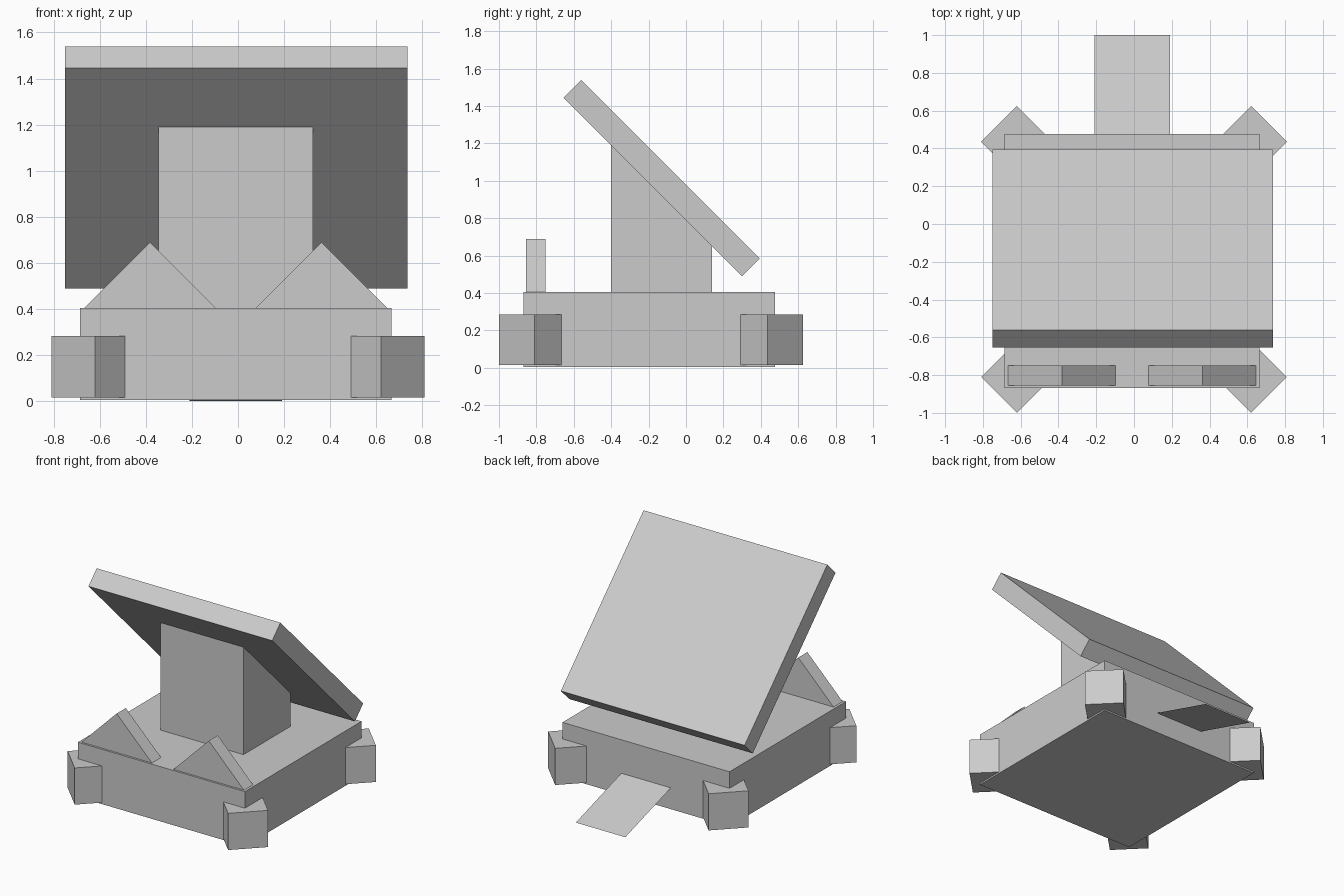
import bpy
import bmesh
from math import radians
from mathutils import Matrix, Vector

if "Cube" in bpy.data.objects:
    bpy.data.objects.remove(bpy.data.objects["Cube"])


def finish(name, bm):
    bmesh.ops.recalc_face_normals(bm, faces=bm.faces[:])
    mesh = bpy.data.meshes.new(name)
    bm.to_mesh(mesh)
    bm.free()
    obj = bpy.data.objects.new(name, mesh)
    bpy.context.collection.objects.link(obj)
    return obj


def box(name, centre, size, turn=0):
    bm = bmesh.new()
    bmesh.ops.create_cube(bm, size=1, matrix=Matrix.Diagonal((*size, 1)))
    obj = finish(name, bm)
    obj.location = centre
    obj.rotation_euler.z = radians(turn)
    return obj


def prism(name, points, offset):
    """Extrude a flat outline by an offset."""
    bm = bmesh.new()
    face = bm.faces.new([bm.verts.new(p) for p in points])
    ext = bmesh.ops.extrude_face_region(bm, geom=[face], use_keep_orig=True)
    verts = [g for g in ext["geom"] if isinstance(g, bmesh.types.BMVert)]
    bmesh.ops.translate(bm, verts=verts, vec=Vector(offset))
    return finish(name, bm)


# Body
box("base", (-0.01, -0.197, 0.205), (1.35, 1.345, 0.4))

# Corner feet, turned 45 degrees
for side, x in (("left", -0.62), ("right", 0.62)):
    for end, y in (("front", -0.81), ("back", 0.435)):
        box(f"{end}_{side}_foot", (x, y, 0.15), (0.268, 0.268, 0.268), 45)

# Pillar with slanted top
prism("pillar", [(-0.345, y, z) for y, z in
                 ((-0.4, 0.39), (0.14, 0.39), (0.14, 0.65), (-0.4, 1.19))],
      (0.67, 0, 0))

# Tilted panel
prism("tilted_panel", [(-0.75, y, z) for y, z in
                       ((-0.655, 1.445), (0.3, 0.49), (0.395, 0.585), (-0.56, 1.54))],
      (1.485, 0, 0))

# Triangular front fins
for side, x in (("left", -0.382), ("right", 0.362)):
    prism(f"{side}_fin", [(x - 0.295, -0.855, 0.395), (x + 0.295, -0.855, 0.395),
                          (x, -0.855, 0.69)], (0, 0.105, 0))

# Thin ramp sloping down at the back
bm = bmesh.new()
bm.faces.new([bm.verts.new(p) for p in
              ((-0.21, 0.47, 0.162), (-0.21, 1, 0), (0.19, 1, 0), (0.19, 0.47, 0.162))])
finish("ramp", bm)
